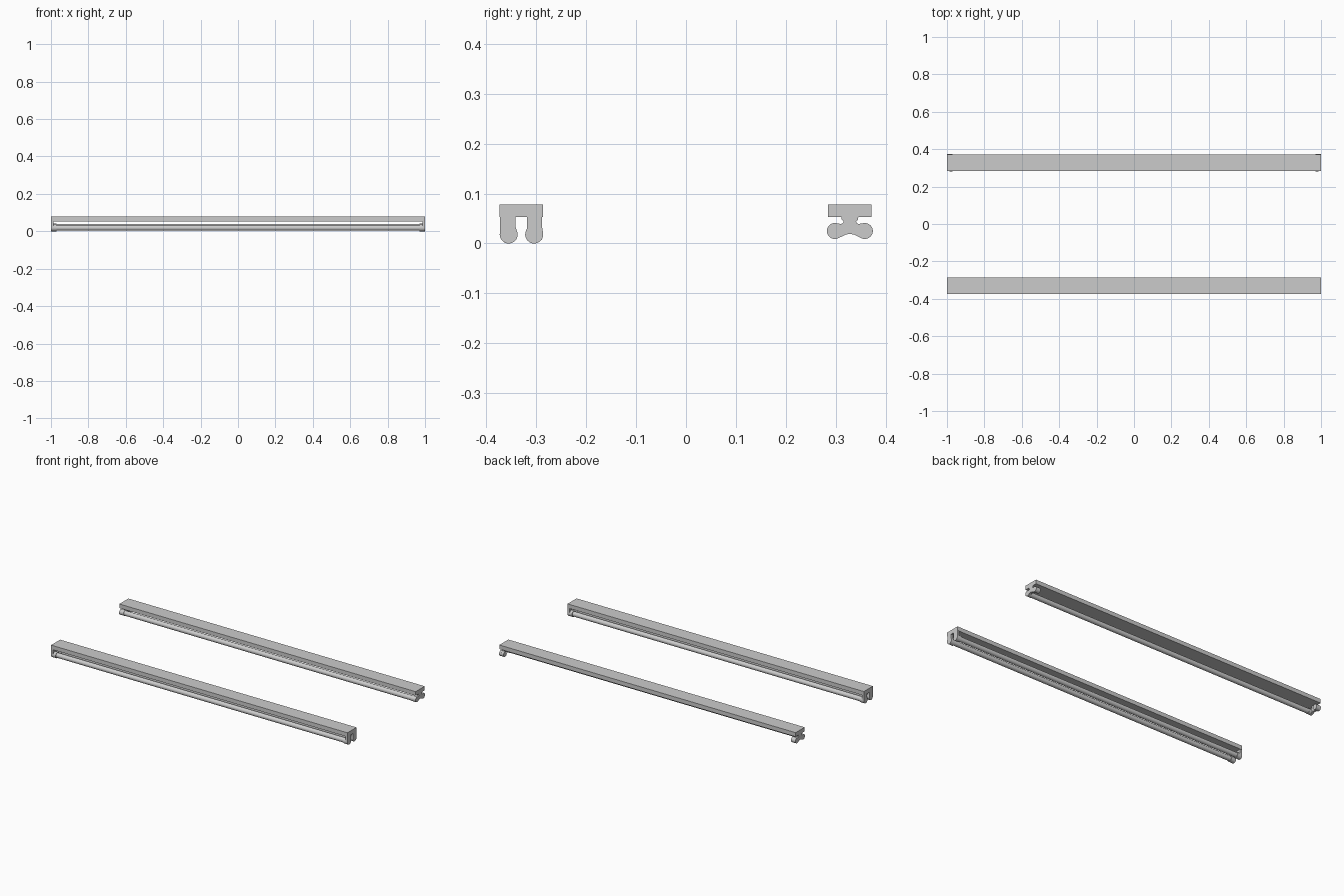
import bpy, bmesh
from math import cos, sin, radians

if "Cube" in bpy.data.objects:
    bpy.data.objects.remove(bpy.data.objects["Cube"])


def extrude_yz(name, profile, x0, x1):
    """Solid made by sweeping a closed (y, z) outline along x."""
    bm = bmesh.new()
    face = bm.faces.new([bm.verts.new((x0, y, z)) for y, z in profile])
    new = bmesh.ops.extrude_face_region(bm, geom=[face])["geom"]
    verts = [g for g in new if isinstance(g, bmesh.types.BMVert)]
    bmesh.ops.translate(bm, verts=verts, vec=(x1 - x0, 0, 0))
    bmesh.ops.recalc_face_normals(bm, faces=bm.faces)
    mesh = bpy.data.meshes.new(name)
    bm.to_mesh(mesh)
    bm.free()
    obj = bpy.data.objects.new(name, mesh)
    bpy.context.collection.objects.link(obj)
    bpy.context.view_layer.objects.active = obj
    obj.select_set(True)
    bpy.ops.object.shade_smooth_by_angle(angle=radians(35))
    obj.select_set(False)
    return obj


def arc(cy, cz, r, a0, a1, n=16):
    angles = [radians(a0 + (a1 - a0) * i / n) for i in range(n + 1)]
    return [(cy + r * cos(a), cz + r * sin(a)) for a in angles]


def both_ends(name, profile, inner, outer):
    extrude_yz(name + "_right", profile, inner, outer)
    extrude_yz(name + "_left", profile, -outer, -inner)


def housing(name, y0, y1):
    extrude_yz(name, [(y0, 0.053), (y1, 0.053), (y1, 0.078), (y0, 0.078)], -1, 1)


def tube(name, y, z):
    extrude_yz(name, arc(y, z, 0.0145, 0, 345, 23), -0.972, 0.972)


PLATE, CAP, END = 0.987, 0.97, 1.0

# Front fixture: housing, two straight socket legs per end, two tubes
housing("front_housing", -0.373, -0.286)
for tag, y, n0, n1 in (("outer", -0.355, -0.372, -0.341), ("inner", -0.304, -0.318, -0.288)):
    leg = [(n1, 0.053), (n0, 0.053), (n0, 0.032)] + arc(y, 0.018, 0.018, 170, 370) + [(n1, 0.032)]
    both_ends(f"front_{tag}_socket_leg", leg, PLATE, END)
    both_ends(f"front_{tag}_socket_cap", arc(y, 0.018, 0.018, 0, 345, 23), CAP, PLATE)
    tube(f"front_{tag}_tube", y, 0.018)

# Back fixture: housing and forked socket with a curved underside
C = 0.328
housing("back_housing", 0.284, 0.371)
half = [(0.017, 0.053), (0.0165, 0.048), (0.0125, 0.044), (0.0135, 0.041), (0.018, 0.039)]
half += arc(0.030, 0.025, 0.016, 105, -115)
half += [(0.015, 0.0145), (0.008, 0.018)]
fork = [(C + y, z) for y, z in half] + [(C, 0.019)] + [(C - y, z) for y, z in reversed(half)]
both_ends("back_socket_fork", fork, PLATE, END)
for tag, y in (("inner", C - 0.030), ("outer", C + 0.030)):
    both_ends(f"back_{tag}_socket_cap", arc(y, 0.025, 0.016, 0, 345, 23), CAP, PLATE)

# Only the inner tube is fitted on the back fixture
tube("back_inner_tube", C - 0.030, 0.025)
